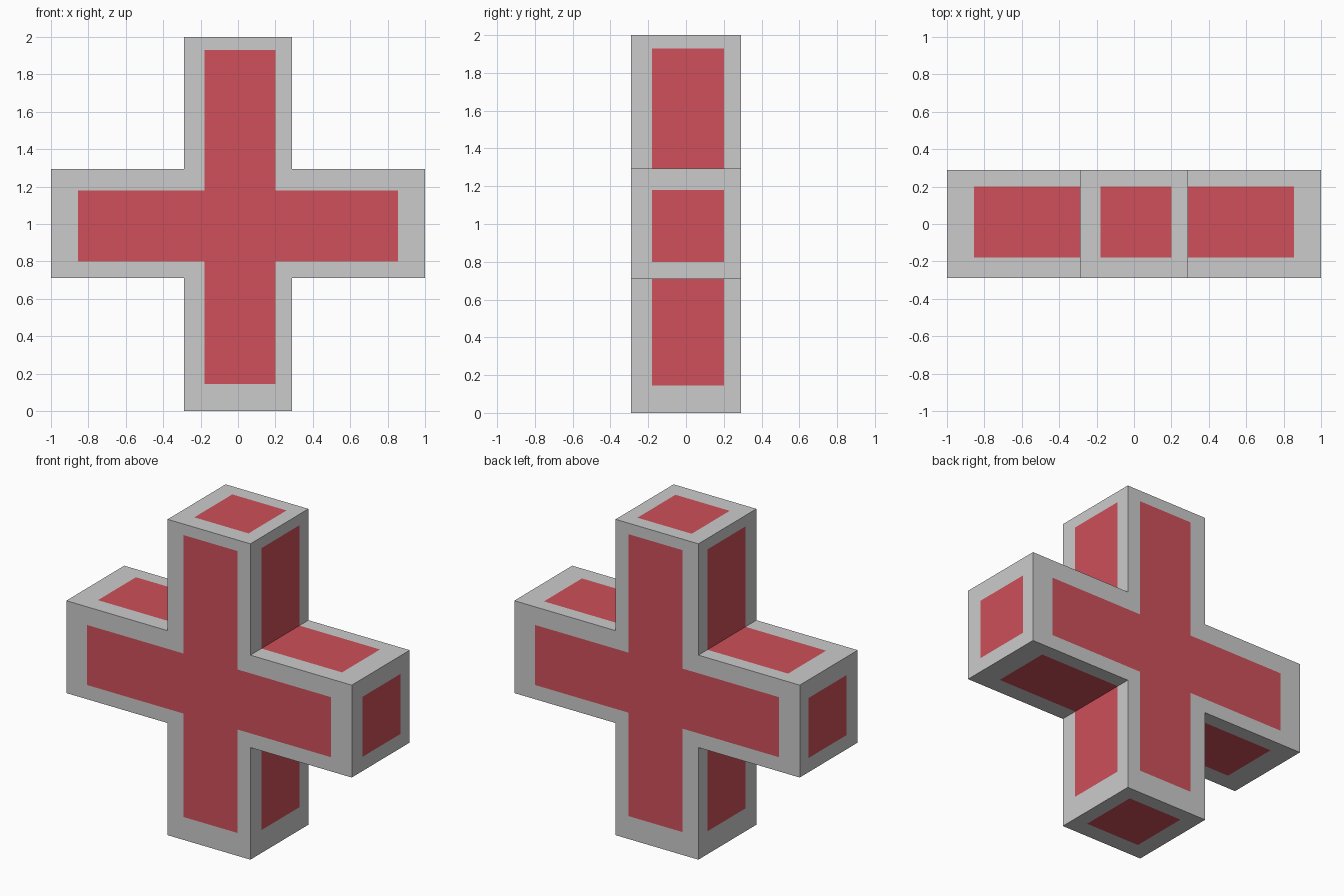
import bpy
import bmesh
from mathutils import Vector

if "Cube" in bpy.data.objects:
    bpy.data.objects.remove(bpy.data.objects["Cube"])

W, Z0, Z1 = 0.29, 0.71, 1.295      # beam half width, arm bottom and top
IN_LO, IN_HI = -0.18, 0.20         # inlay extent across the beams
ARM_IN = 0.855                     # inlay half length along the arms
ARM_Z = (0.80, 1.18)               # inlay height on the arms
STEM_Z = (0.145, 1.93)             # inlay height on the stem

CUTS = {
    0: (-ARM_IN, -W, IN_LO, IN_HI, W, ARM_IN),
    1: (IN_LO, IN_HI),
    2: (STEM_Z[0], Z0, *ARM_Z, Z1, STEM_Z[1]),
}


def is_inlay(face):
    c, n = face.calc_center_median(), face.normal
    in_x = IN_LO < c.x < IN_HI
    in_y = IN_LO < c.y < IN_HI
    in_arm_z = ARM_Z[0] < c.z < ARM_Z[1]
    in_stem_z = STEM_Z[0] < c.z < STEM_Z[1]
    if abs(n.y) > 0.5:             # front and back
        return (in_x and in_stem_z) or (in_arm_z and abs(c.x) < ARM_IN)
    if abs(n.x) > 0.5:             # arm ends and stem sides
        return in_y and (in_arm_z if abs(c.x) > 0.9 else in_stem_z)
    if Z0 - 0.1 < c.z < Z1 + 0.1:  # tops and undersides of the arms
        return in_y and abs(c.x) < ARM_IN
    return in_y and in_x           # stem caps


def build(name, inlay, material=None):
    # Extruded cross outline
    bm = bmesh.new()
    half = [(W, 0), (W, Z0), (1, Z0), (1, Z1), (W, Z1), (W, 2)]
    outline = half + [(-x, z) for x, z in reversed(half)]
    front = [bm.verts.new((x, -W, z)) for x, z in outline]
    back = [bm.verts.new((x, W, z)) for x, z in outline]
    bm.faces.new(front)
    bm.faces.new(back[::-1])
    for i in range(len(outline)):
        bm.faces.new((front[i], front[i - 1], back[i - 1], back[i]))
    bm.normal_update()
    # Score the inlay borders into the surface
    for axis, values in CUTS.items():
        for value in values:
            n = Vector((0, 0, 0))
            n[axis] = 1
            bmesh.ops.bisect_plane(bm, geom=bm.verts[:] + bm.edges[:] + bm.faces[:],
                                   dist=1e-5, plane_co=n * value, plane_no=n)
    bmesh.ops.recalc_face_normals(bm, faces=bm.faces[:])
    bm.normal_update()
    # Keep either the inlay or its surround
    bmesh.ops.delete(bm, geom=[f for f in bm.faces if is_inlay(f) != inlay],
                     context="FACES")
    mesh = bpy.data.meshes.new(name)
    bm.to_mesh(mesh)
    bm.free()
    if material:
        mesh.materials.append(material)
    obj = bpy.data.objects.new(name, mesh)
    bpy.context.collection.objects.link(obj)


red = bpy.data.materials.new("red")
red.diffuse_color = (0.62, 0.08, 0.10, 1)
red.use_nodes = True
red.node_tree.nodes["Principled BSDF"].inputs["Base Color"].default_value = red.diffuse_color
build("cross_frame", False)
build("red_inlay", True, red)
